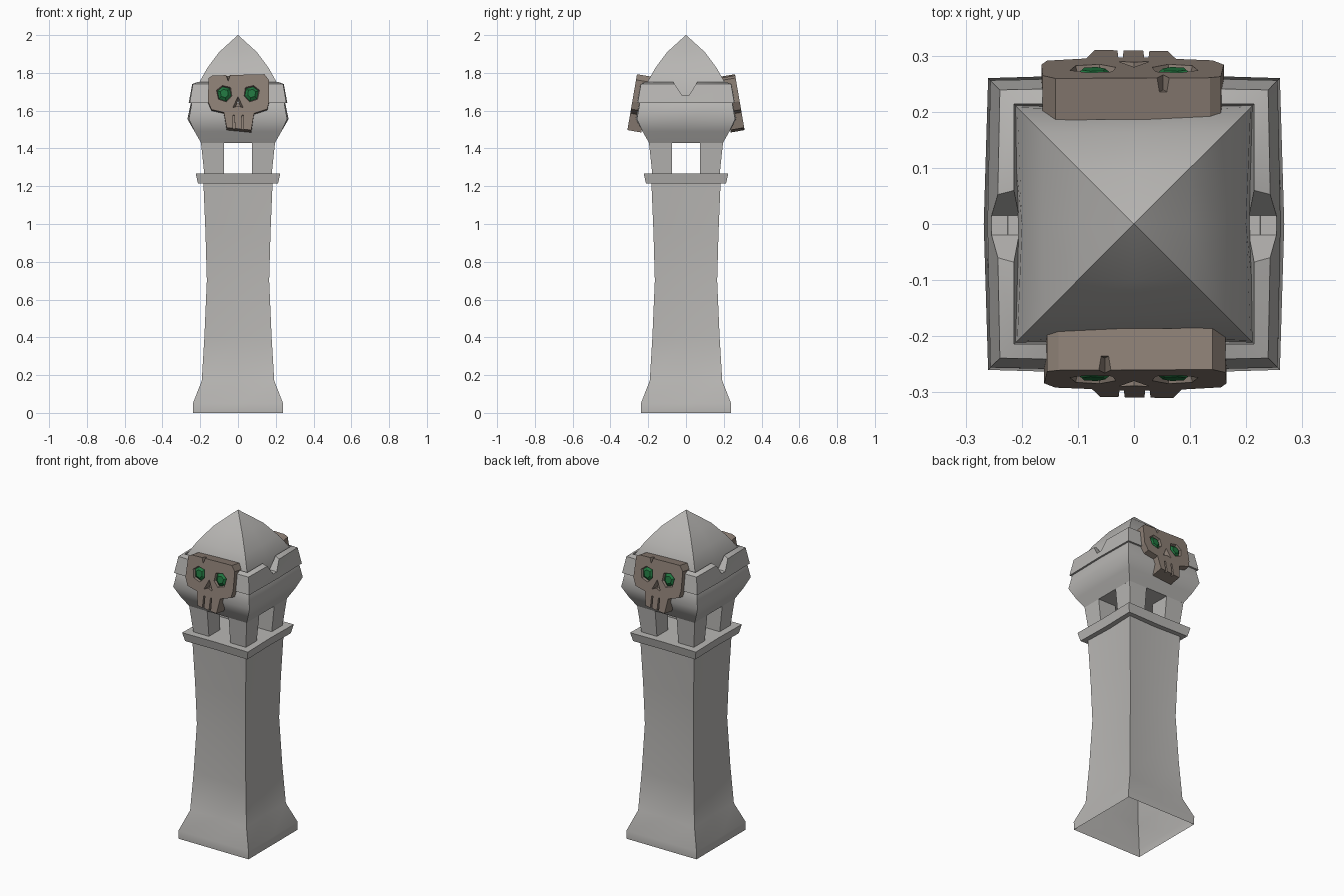
import bpy, bmesh, math
from mathutils import Matrix

if "Cube" in bpy.data.objects:
    bpy.data.objects.remove(bpy.data.objects["Cube"])


def material(name, color):
    m = bpy.data.materials.new(name)
    m.diffuse_color = color
    m.use_nodes = True
    m.node_tree.nodes["Principled BSDF"].inputs["Base Color"].default_value = m.diffuse_color
    return m


STONE = material("stone", (0.48, 0.47, 0.455, 1))
BONE = material("bone", (0.26, 0.21, 0.175, 1))
GREEN = material("green", (0.015, 0.18, 0.05, 1))


def finish(name, bm, mat=None, angle=35):
    bmesh.ops.recalc_face_normals(bm, faces=bm.faces[:])
    me = bpy.data.meshes.new(name)
    bm.to_mesh(me)
    bm.free()
    if angle:
        me.shade_smooth()
        me.set_sharp_from_angle(angle=math.radians(angle))
    ob = bpy.data.objects.new(name, me)
    bpy.context.collection.objects.link(ob)
    if mat:
        me.materials.append(mat)
    return ob


def loft(name, rings, bottom=True, top=True, closed=False, angle=35):
    """Square rings (z, half width, side-midpoint factor) joined upward."""
    bm = bmesh.new()
    loops = []
    for z, h, m in rings:
        pts = [(-1, -1), (0, -m), (1, -1), (m, 0), (1, 1), (0, m), (-1, 1), (-m, 0)]
        loops.append([bm.verts.new((x * h, y * h, z)) for x, y in pts])
    pairs = list(zip(loops, loops[1:]))
    if closed:
        pairs.append((loops[-1], loops[0]))
    for a, b in pairs:
        for i in range(8):
            j = (i + 1) % 8
            bm.faces.new((a[i], a[j], b[j], b[i]))
    if bottom and not closed:
        bm.faces.new(loops[0])
    if top and not closed:
        bm.faces.new(loops[-1])
    return finish(name, bm, STONE, angle)


def add_prism(bm, outline, y0, y1, taper=1.0):
    """Extrude an (x, z) outline from y0 to y1, scaling the far end."""
    cx = sum(p[0] for p in outline) / len(outline)
    cz = sum(p[1] for p in outline) / len(outline)
    a = [bm.verts.new((x, y0, z)) for x, z in outline]
    b = [bm.verts.new((cx + (x - cx) * taper, y1, cz + (z - cz) * taper)) for x, z in outline]
    bm.faces.new(a)
    bm.faces.new(b)
    n = len(a)
    for i in range(n):
        bm.faces.new((a[i], a[(i + 1) % n], b[(i + 1) % n], b[i]))


def cut(ob, cutter):
    mod = ob.modifiers.new("cut", 'BOOLEAN')
    mod.operation = 'DIFFERENCE'
    mod.solver = 'EXACT'
    mod.object = cutter
    cutter.hide_render = True
    cutter.display_type = 'WIRE'


# Flared hollow shaft and the ledge on top of it
loft("shaft", [(0, .238, 1), (.05, .239, 1), (.17, .192, .95), (.4, .178, .94),
               (.7, .165, .94), (.95, .172, .94), (1.215, .183, .96)], bottom=False)
loft("ledge", [(1.215, .212, .98), (1.268, .224, .98)])

# Four corner posts around the open lantern
for sx in (-1, 1):
    for sy in (-1, 1):
        bm = bmesh.new()
        bmesh.ops.create_cube(bm, size=2)
        for v in bm.verts:
            up = v.co.z > 0
            out = .197 if up else .178
            v.co.x = sx * (out if v.co.x > 0 else .073)
            v.co.y = sy * (out if v.co.y > 0 else .073)
            v.co.z = 1.44 if up else 1.26
        finish("corner_post", bm, STONE)

# Bulging head, roof and the notched band between them
loft("head", [(1.43, .196, 1), (1.49, .23, 1), (1.555, .26, 1.03), (1.65, .243, 1.02), (1.68, .225, 1)],
     angle=45)
loft("roof", [(1.67, .222, .93), (1.745, .208, .96), (1.825, .163, 1), (1.91, .1, 1), (2.0, .001, 1)],
     bottom=False)
band = loft("band", [(1.64, .256, 1.02), (1.74, .239, 1.02), (1.752, .214, 1), (1.64, .2, 1)],
            closed=True)
bm = bmesh.new()
add_prism(bm, [(-.1, 1.80), (-.02, 1.68), (.015, 1.68), (.09, 1.80)], -.4, .4)
bmesh.ops.rotate(bm, verts=bm.verts[:], matrix=Matrix.Rotation(math.pi / 2, 3, 'Z'))
cut(band, finish("band_cutter", bm, angle=0))

# Skull plaques on front and back
SKULL = [(-.155, .125), (-.135, .138), (.14, .145), (.163, .115), (.165, 0), (.155, -.042),
         (.085, -.065), (.07, -.155), (-.06, -.142), (-.075, -.06), (-.14, -.045), (-.16, 0)]
EYE = [(-.042, .02), (-.01, .046), (.035, .035), (.042, -.012), (.012, -.045), (-.032, -.03)]
EYES = [[(side * (.073 - x), .04 + z) for x, z in EYE] for side in (-1, 1)]
for k in range(2):
    place = (Matrix.Rotation(k * math.pi, 4, 'Z') @ Matrix.Translation((0, -.284, 1.65))
             @ Matrix.Rotation(-.17, 4, 'X'))
    bm = bmesh.new()
    add_prism(bm, SKULL, 0, .075)
    skull = finish("skull", bm, BONE, 0)

    # Sockets, nose, tooth gaps and the chip in the brow
    bm = bmesh.new()
    for eye in EYES:
        add_prism(bm, eye, -.004, .03, .75)
    add_prism(bm, [(0, .028), (.03, -.036), (0, -.026), (-.03, -.036)], -.004, .03, .5)
    for x in (-.022, .024):
        add_prism(bm, [(x - .004, -.075), (x + .004, -.075), (x + .006, -.17), (x - .006, -.17)],
                  -.004, .015)
    add_prism(bm, [(-.07, .16), (-.052, .105), (-.034, .16)], -.004, .025, .6)
    cutter = finish("skull_cutter", bm, angle=0)
    cut(skull, cutter)

    # Faceted green eyes set into the sockets
    bm = bmesh.new()
    for eye in EYES:
        cx = sum(p[0] for p in eye) / 6
        cz = sum(p[1] for p in eye) / 6
        rim = [bm.verts.new((cx + (x - cx) * .86, .014, cz + (z - cz) * .86)) for x, z in eye]
        crown = [bm.verts.new((cx + (x - cx) * .5, .001, cz + (z - cz) * .5)) for x, z in eye]
        bm.faces.new(crown)
        for i in range(6):
            bm.faces.new((rim[i - 1], rim[i], crown[i], crown[i - 1]))
    eyes = finish("eyes", bm, GREEN, 0)
    for ob in (skull, cutter, eyes):
        ob.matrix_world = place
